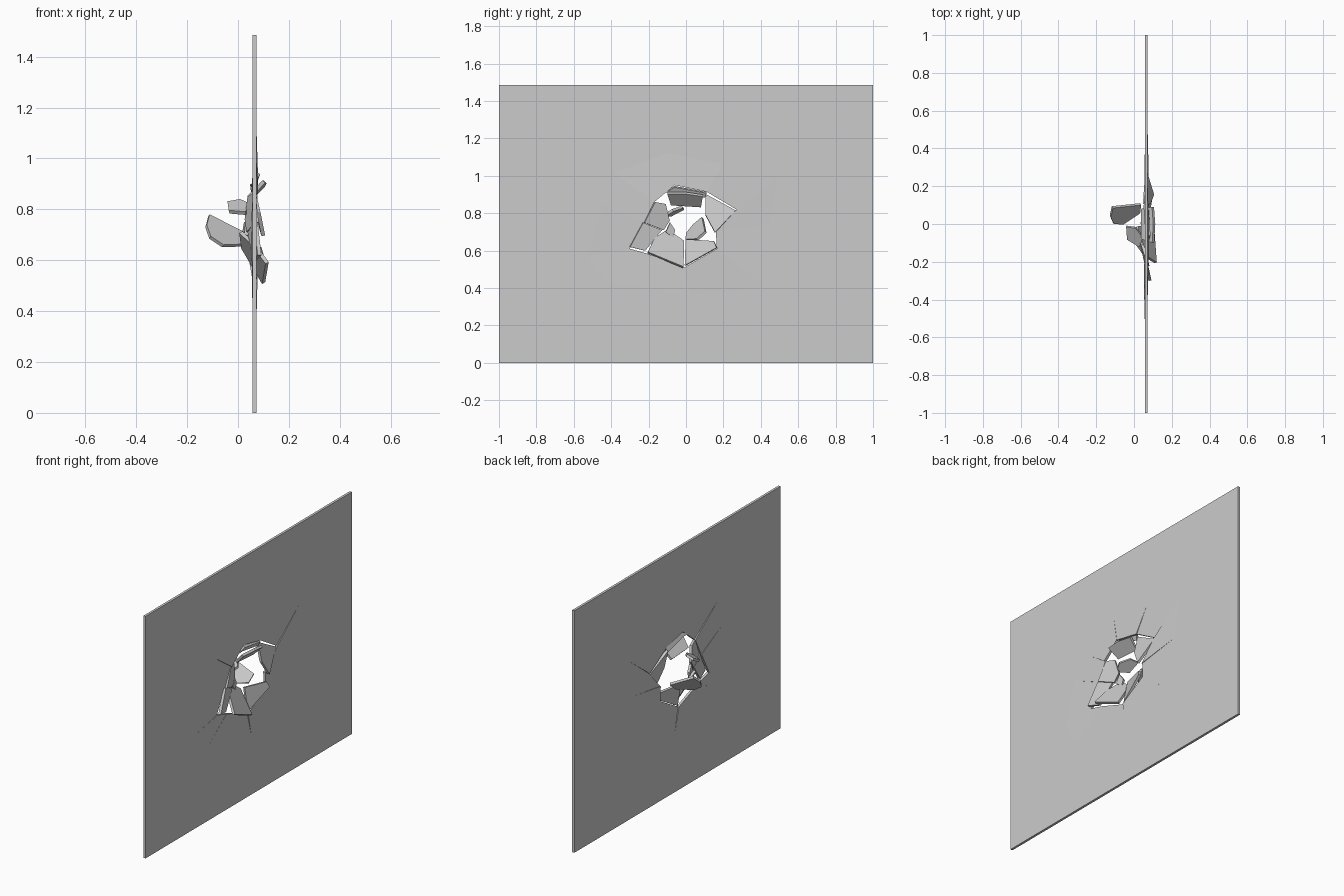
import bpy, bmesh, random
from mathutils import Vector

if "Cube" in bpy.data.objects:
    bpy.data.objects.remove(bpy.data.objects["Cube"])

random.seed(4)
X, T = 0.065, 0.015          # pane position and glass thickness
TOP = 1.485


def slab(name, pts, direction=None):
    """Closed flat piece of glass centred on the given outline."""
    pts = [Vector(p) for p in pts]
    c = sum(pts, Vector()) / len(pts)
    n = Vector()
    for a, b in zip(pts, pts[1:] + pts[:1]):
        n += (a - c).cross(b - c)
    n.normalize()
    if direction is None:                       # free shard: flatten to its plane
        pts = [p - n * (p - c).dot(n) for p in pts]
    d = (Vector(direction) if direction else n) * T / 2
    bm = bmesh.new()
    lo = [bm.verts.new(p - d) for p in pts]
    hi = [bm.verts.new(p + d) for p in pts]
    bm.faces.new(lo[::-1])
    bm.faces.new(hi)
    k = len(pts)
    for i in range(k):
        j = (i + 1) % k
        bm.faces.new((lo[i], lo[j], hi[j], hi[i]))
    bmesh.ops.recalc_face_normals(bm, faces=bm.faces)
    me = bpy.data.meshes.new(name)
    bm.to_mesh(me)
    bm.free()
    ob = bpy.data.objects.new(name, me)
    bpy.context.collection.objects.link(ob)


# Impact hole outline and matching points on the pane border (y, z)
hole = [(-.30, .61), (-.225, .75), (-.17, .86), (-.06, .95), (.11, .915),
        (.27, .82), (.16, .70), (.165, .61), (-.01, .51), (-.21, .585)]
border = [(-1, .45), (-1, 1.0), (-1, TOP), (-.2, TOP), (.4, TOP),
          (1, TOP), (1, .75), (1, 0), (0, 0), (-1, 0)]
N = len(hole)

# Concentric rings of crack points from the hole out to the border
rings = []
for t in (0, .3, .62, 1):
    j = .04 if 0 < t < 1 else 0
    rings.append([Vector((X, a[0] + (b[0] - a[0]) * t + random.uniform(-j, j),
                          a[1] + (b[1] - a[1]) * t + random.uniform(-j, j)))
                  for a, b in zip(hole, border)])

# Pane pieces, the innermost slightly pushed out of plane
for r in range(3):
    for i in range(N):
        k = (i + 1) % N
        quad = [rings[r][i], rings[r][k], rings[r + 1][k], rings[r + 1][i]]
        push = random.uniform(-.006, .006) if r == 0 else 0
        quad = [q + Vector((push if m < 2 else 0, 0, 0)) for m, q in enumerate(quad)]
        slab(f"pane_piece_{r}_{i}", quad, (1, 0, 0))

# Loose and tilted shards around the hole (x, y, z)
shards = {
    "shard_flying": [(-.125, .04, .735), (-.115, .09, .775), (.035, .105, .70),
                     (.03, .06, .66), (-.06, .003, .655), (-.11, .005, .69)],
    "shard_small": [(-.04, -.012, .825), (-.035, -.08, .79), (.03, -.12, .785),
                    (.05, -.07, .815), (.01, -.02, .835)],
    "shard_top": [(.105, -.10, .905), (.105, .0, .91), (.10, .09, .895),
                  (.045, .08, .835), (.04, -.08, .85)],
    "shard_top_rim": [(.075, -.11, .91), (.075, -.06, .945), (.07, .11, .91),
                      (.06, .10, .885), (.06, -.06, .92)],
    "shard_right": [(.05, .105, .90), (.07, .265, .815), (.095, .155, .695),
                    (.085, .105, .79)],
    "shard_left_upper": [(.07, -.225, .75), (.065, -.165, .86), (.045, -.11, .85),
                         (.03, -.09, .76), (.045, -.12, .71)],
    "shard_left_lower": [(.085, -.30, .62), (.07, -.23, .75), (.045, -.13, .71),
                         (.065, -.22, .60)],
    "shard_left_inner": [(.03, -.11, .70), (.035, -.085, .75), (.02, -.06, .71),
                         (.03, -.07, .67)],
    "shard_bottom_left": [(.115, -.205, .59), (.10, -.015, .51), (.02, -.012, .65),
                          (.01, -.10, .71), (.06, -.17, .665)],
    "shard_bottom_right": [(.065, -.005, .52), (.095, .165, .615), (.085, .15, .65),
                           (.04, .0, .66)],
}
for name, pts in shards.items():
    slab(name, pts)
